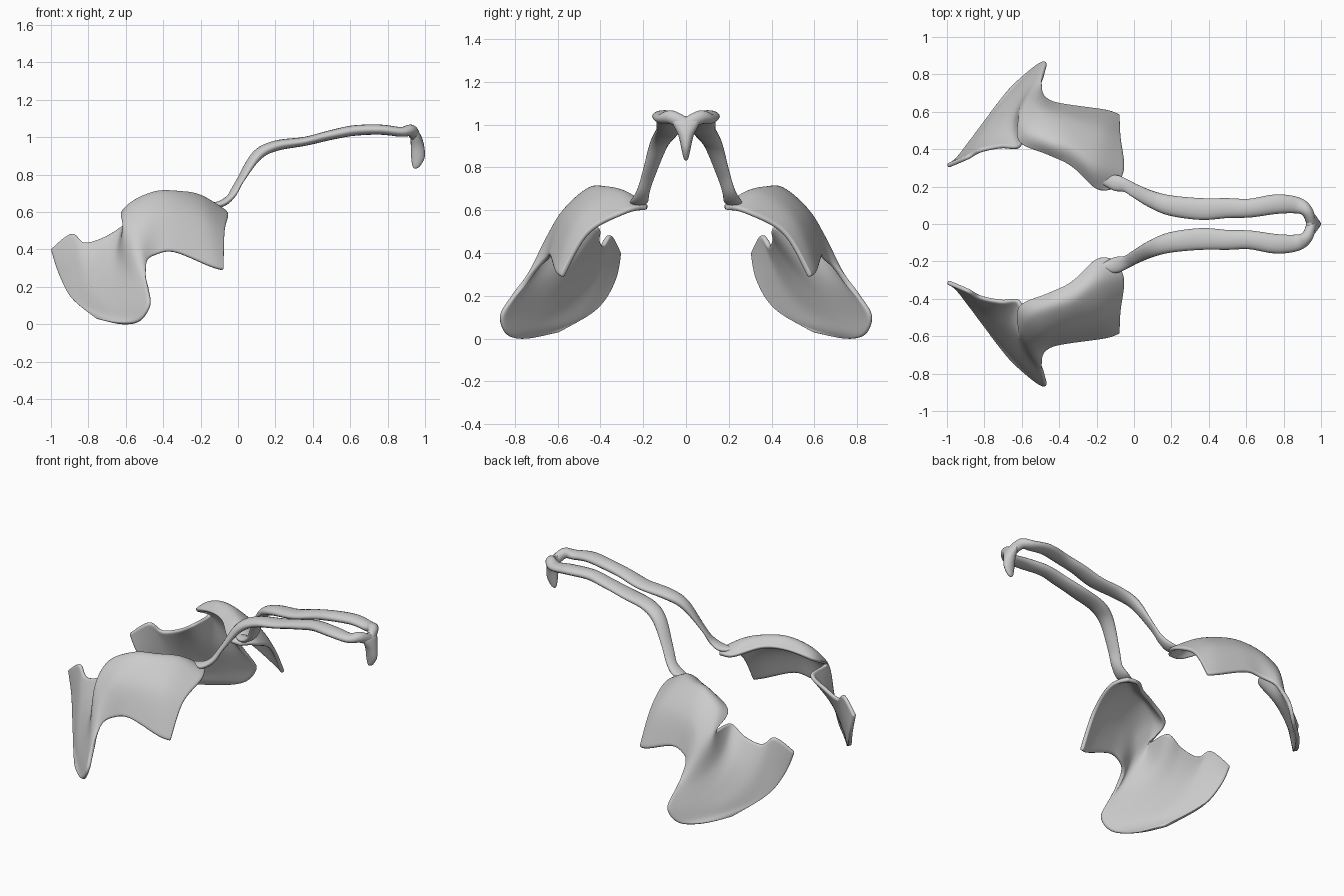
import bpy, math
from mathutils import Vector

if "Cube" in bpy.data.objects:
    bpy.data.objects.remove(bpy.data.objects["Cube"])


def catmull(pts, n):
    """Smooth samples passing through tuples of any length."""
    out = []
    last = len(pts) - 1
    for i in range(last):
        a, b, c, d = pts[max(i - 1, 0)], pts[i], pts[i + 1], pts[min(i + 2, last)]
        for k in range(n):
            t = k / n
            out.append(tuple(
                q + 0.5 * t * ((r - p) + t * ((2 * p - 5 * q + 4 * r - s) + t * (3 * (q - r) + s - p)))
                for p, q, r, s in zip(a, b, c, d)))
    out.append(tuple(pts[-1]))
    return out


def skin(name, rows, closed):
    """Mesh skinned over equal-length rows; closed rows become a capped tube."""
    m = len(rows[0])
    faces = []
    for i in range(len(rows) - 1):
        for j in range(m if closed else m - 1):
            k = (j + 1) % m
            faces.append((i * m + j, i * m + k, (i + 1) * m + k, (i + 1) * m + j))
    if closed:
        faces.append(tuple(reversed(range(m))))
        faces.append(tuple(range((len(rows) - 1) * m, len(rows) * m)))
    me = bpy.data.meshes.new(name)
    me.from_pydata([tuple(p) for r in rows for p in r], [], faces)
    me.polygons.foreach_set("use_smooth", [True] * len(me.polygons))
    me.update()
    ob = bpy.data.objects.new(name, me)
    bpy.context.collection.objects.link(ob)
    return ob


def mirror(ob):
    mod = ob.modifiers.new("mirror", 'MIRROR')
    mod.use_axis = (False, True, False)
    mod.use_mirror_merge = False


# Curved double plate: each section runs from inner top edge to outer lower edge
sections = [
    [(-.11, .185, .615), (-.055, .29, .585), (-.075, .46, .49), (-.08, .58, .288)],
    [(-.20, .19, .615), (-.20, .32, .68), (-.18, .50, .555), (-.15, .605, .308)],
    [(-.33, .31, .66), (-.33, .41, .70), (-.33, .55, .575), (-.34, .63, .385)],
    [(-.46, .375, .655), (-.45, .45, .695), (-.45, .585, .565), (-.44, .65, .37)],
    [(-.61, .44, .605), (-.57, .51, .625), (-.52, .615, .52), (-.49, .69, .335)],
    [(-.605, .57, .53), (-.60, .605, .49), (-.56, .67, .40), (-.495, .745, .27)],
    [(-.61, .415, .525), (-.635, .545, .38), (-.59, .67, .27), (-.48, .82, .185)],
    [(-.71, .41, .465), (-.71, .52, .30), (-.64, .67, .15), (-.472, .868, .10)],
    [(-.82, .39, .435), (-.79, .48, .25), (-.71, .62, .10), (-.53, .835, .015)],
    [(-.89, .355, .485), (-.87, .405, .27), (-.81, .51, .10), (-.64, .74, .003)],
    [(-1.0, .31, .40), (-.955, .335, .27), (-.885, .42, .14), (-.75, .60, .028)],
]
across = [catmull(s, 7) for s in sections]
columns = [catmull([r[j] for r in across], 6) for j in range(len(across[0]))]
plate = skin("curved_plate", columns, False)
mod = plate.modifiers.new("thickness", 'SOLIDIFY')
mod.thickness = 0.024
mod.offset = 0
mod = plate.modifiers.new("round_edges", 'SUBSURF')
mod.levels = mod.render_levels = 1
mirror(plate)

# Flattened arm: x, y, z, half width, half thickness
arm = [
    (-.17, .235, .640, .020, .010), (-.10, .220, .640, .042, .018), (-.04, .203, .680, .034, .017),
    (.01, .175, .765, .036, .014), (.10, .130, .900, .045, .027),
    (.20, .098, .953, .054, .028), (.36, .080, .978, .058, .024),
    (.50, .085, 1.012, .053, .026), (.62, .085, 1.035, .050, .028),
    (.76, .106, 1.040, .052, .027), (.87, .100, 1.028, .044, .026),
    (.925, .068, 1.035, .032, .032), (.95, .0, 1.000, .026, .032),
]
path = catmull(arm, 6)
rings = []
for i, p in enumerate(path):
    tan = (Vector(path[min(i + 1, len(path) - 1)][:3]) - Vector(path[max(i - 1, 0)][:3])).normalized()
    side = tan.cross(Vector((0, 0, 1))).normalized()
    up = side.cross(tan)
    rings.append([Vector(p[:3]) + side * p[3] * math.cos(a) + up * p[4] * math.sin(a)
                  for a in (math.tau * k / 16 for k in range(16))])
mirror(skin("arm", rings, True))

# Downward beak joining both arms: z, x, half depth, half width
beak = [(.832, .948, .006, .004), (.845, .953, .020, .012), (.89, .962, .036, .022),
        (.95, .960, .036, .036), (1.00, .952, .030, .060), (1.025, .945, .022, .066), (1.04, .94, .006, .03)]
skin("beak", [[(x + dx * math.cos(a), wy * math.sin(a), z)
               for a in (math.tau * k / 16 for k in range(16))]
              for z, x, dx, wy in catmull(beak, 4)], True)
